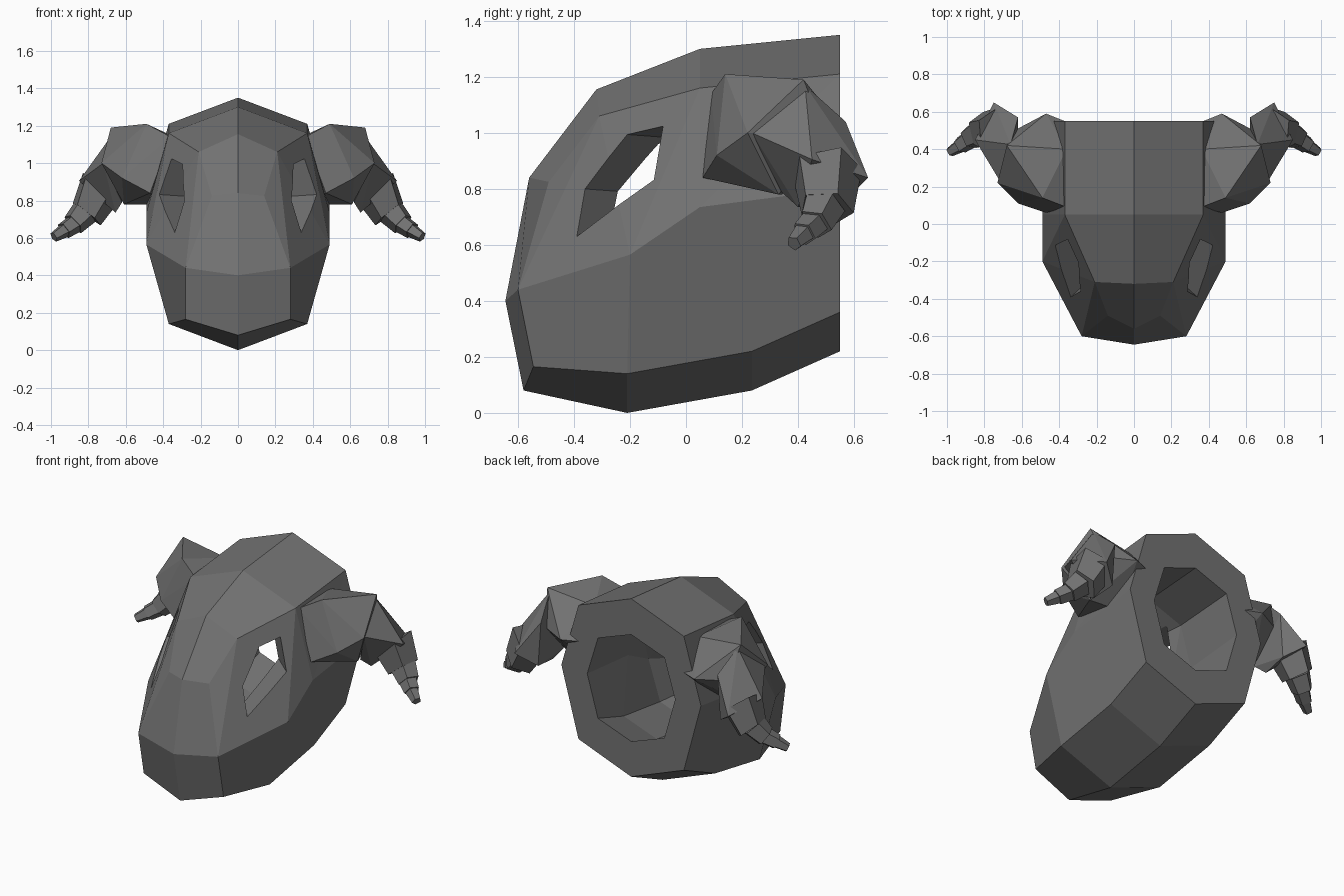
import bpy, bmesh, math
from mathutils import Vector

if "Cube" in bpy.data.objects:
    bpy.data.objects.remove(bpy.data.objects["Cube"])

grey = bpy.data.materials.new("dark_grey")
grey.use_nodes = True
colour = (0.17, 0.17, 0.17, 1)
grey.diffuse_color = colour
grey.node_tree.nodes["Principled BSDF"].inputs["Base Color"].default_value = colour


def finish(bm, name):
    bmesh.ops.recalc_face_normals(bm, faces=bm.faces)
    mesh = bpy.data.meshes.new(name)
    bm.to_mesh(mesh)
    bm.free()
    mesh.materials.append(grey)
    obj = bpy.data.objects.new(name, mesh)
    bpy.context.collection.objects.link(obj)
    return obj


def bridge(bm, a, b):
    n = len(a)
    for i in range(n):
        j = (i + 1) % n
        bm.faces.new((a[i], a[j], b[j], b[i]))


# Head: half sections from the open back to the face (top, upper, middle, lower, bottom)
SECTIONS = [
    [(0, .55, 1.35), (.37, .55, 1.21), (.49, .55, .80), (.37, .55, .36), (0, .55, .22)],
    [(0, .05, 1.30), (.37, .05, 1.16), (.49, .05, .735), (.37, .235, .22), (0, .235, .08)],
    [(0, -.32, 1.155), (.21, -.31, 1.06), (.49, -.20, .565), (.37, -.21, .14), (0, -.21, 0)],
    [(0, -.56, .84), (.14, -.49, .825), (.28, -.60, .44), (.28, -.545, .165), (0, -.58, .08)],
]
NOSE = (0, -.645, .40)


def skin(bm, place):
    """Bridge mirrored sections, close the face and return the back ring."""
    rings = []
    for half in SECTIONS:
        full = half + [(-x, y, z) for x, y, z in half[3:0:-1]]
        rings.append([bm.verts.new(place(p)) for p in full])
    for a, b in zip(rings, rings[1:]):
        bridge(bm, a, b)
        # keep the cheeks convex
        bmesh.ops.connect_verts(bm, verts=[a[1], b[2]])
        bmesh.ops.connect_verts(bm, verts=[a[7], b[6]])
    nose = bm.verts.new(place(NOSE))
    front = rings[-1]
    for i in range(0, 8, 2):
        bm.faces.new((front[i], front[i + 1], front[(i + 2) % 8], nose))
    return rings[0]


bm = bmesh.new()
outer = skin(bm, lambda p: p)
inner = skin(bm, lambda p: (p[0] * .63, .55 + (p[1] - .55) * .82, .78 + (p[2] - .78) * .6))
bridge(bm, outer, inner)
head = finish(bm, "head_shell")

# Eye holes: prisms running inwards and backwards
EYE = [(.345, -.396, .63), (.29, -.364, .80), (.325, -.236, .996),
       (.375, -.10, 1.025), (.42, -.114, .832)]
for side in (1, -1):
    bm = bmesh.new()
    axis = Vector((-.74 * side, .67, -.05))
    pts = [Vector((x * side, y, z)) for x, y, z in EYE]
    a = [bm.verts.new(p - axis * .1) for p in pts]
    b = [bm.verts.new(p + axis * .42) for p in pts]
    bridge(bm, a, b)
    bm.faces.new(a)
    bm.faces.new(b)
    cutter = finish(bm, "eye_cutter")
    cutter.hide_render = True
    cut = head.modifiers.new("eye_hole", 'BOOLEAN')
    cut.operation = 'DIFFERENCE'
    cut.solver = 'EXACT'
    cut.object = cutter
    bpy.context.view_layer.objects.active = head
    bpy.ops.object.modifier_apply(modifier=cut.name)
    bpy.data.objects.remove(cutter)

# Two big angular blocks at the horn root, given by their corners
ROOT = [(.36, .09, 1.14), (.49, .14, 1.21), (.47, .06, .84), (.36, .40, 1.15), (.40, .35, .78),
        (.37, .55, .98), (.47, .59, .98), (.68, .42, 1.19), (.73, .22, 1.0), (.62, .11, .92),
        (.61, .33, .78), (.64, .50, .98)]
BEND = [(.66, .425, 1.17), (.72, .235, 1.0), (.62, .34, .79), (.62, .57, 1.04),
        (.85, .45, .905), (.75, .65, .84), (.655, .40, .735), (.64, .57, .76)]

# Tapering horn segments: (centre, direction, radius) at start and end
TIP = [
    (((.74, .50, .87), (.6, .1, -.75), .13), ((.81, .50, .73), (.6, -.1, -.75), .10)),
    (((.82, .49, .74), (.6, -.2, -.7), .08), ((.88, .46, .675), (.65, -.35, -.6), .065)),
    (((.87, .46, .68), (.65, -.4, -.55), .055), ((.93, .42, .64), (.7, -.45, -.5), .048)),
    (((.92, .425, .645), (.7, -.45, -.5), .042), ((.985, .385, .605), (.75, -.45, -.45), .028)),
]


def block(bm, corners, side):
    verts = [bm.verts.new((x * side, y, z)) for x, y, z in corners]
    hull = bmesh.ops.convex_hull(bm, input=verts)
    inside = [v for v in hull["geom_interior"] if isinstance(v, bmesh.types.BMVert)]
    bmesh.ops.delete(bm, geom=inside, context='VERTS')


def ring(bm, centre, direction, radius, side, sides=5):
    d = Vector(direction).normalized()
    u = Vector((0, 1, 0))
    u = (u - d * u.dot(d)).normalized()
    v = d.cross(u)
    verts = []
    for i in range(sides):
        t = math.radians(65) + math.tau * i / sides
        p = Vector(centre) + radius * (u * math.cos(t) + v * math.sin(t))
        verts.append(bm.verts.new((p.x * side, p.y, p.z)))
    return verts


for name, side in (("left_horn", 1), ("right_horn", -1)):
    bm = bmesh.new()
    block(bm, ROOT, side)
    block(bm, BEND, side)
    for start, end in TIP:
        a, b = ring(bm, *start, side), ring(bm, *end, side)
        bridge(bm, a, b)
        bm.faces.new(a)
        bm.faces.new(b)
    finish(bm, name)
